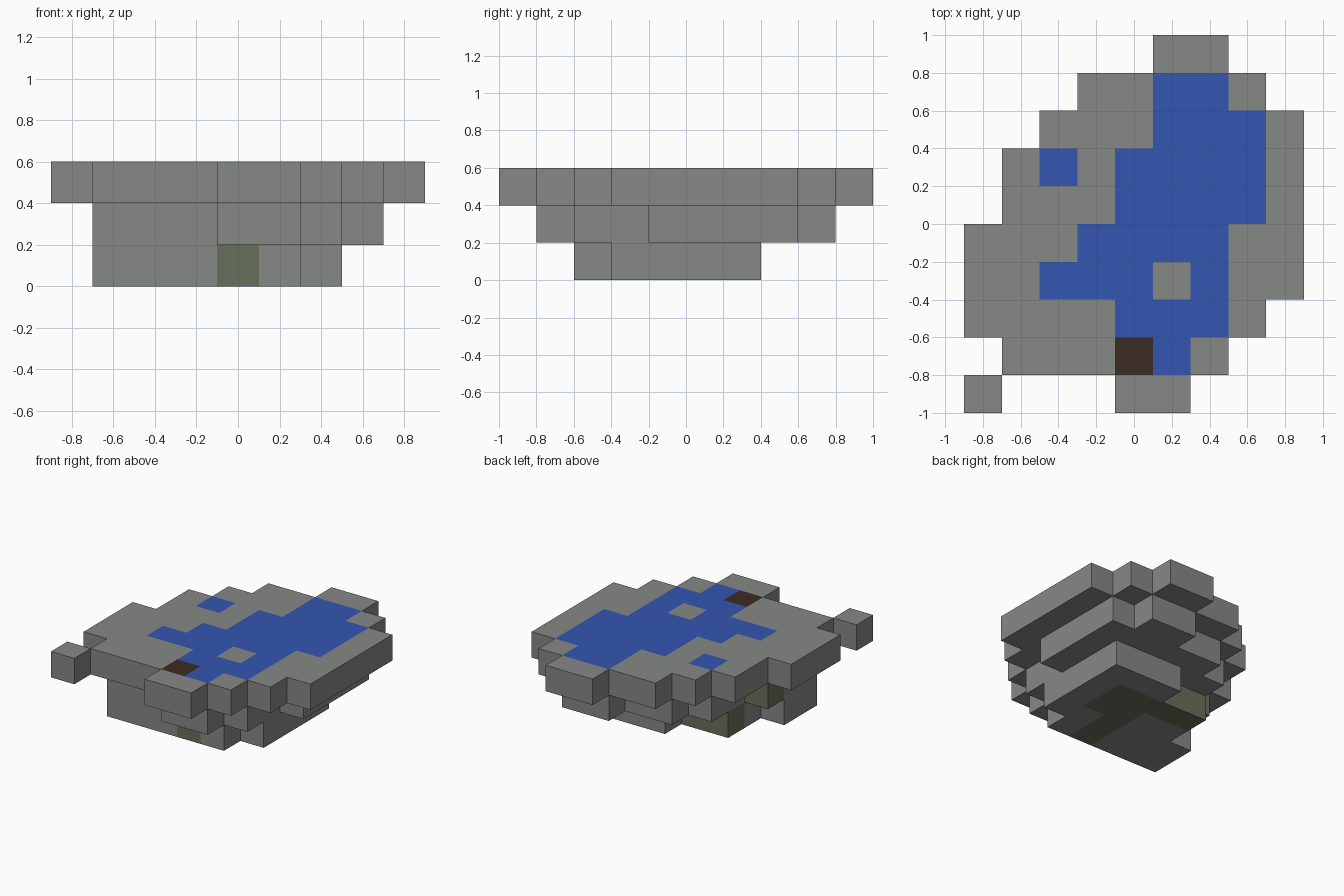
import bpy
import bmesh
from mathutils import Vector

cube = bpy.data.objects.get("Cube")
if cube:
    bpy.data.objects.remove(cube, do_unlink=True)

CELL = 0.2


def material(name, rgb):
    mat = bpy.data.materials.new(name)
    mat.use_nodes = True
    mat.diffuse_color = (*rgb, 1)
    mat.node_tree.nodes["Principled BSDF"].inputs["Base Color"].default_value = (*rgb, 1)
    return mat


# Letter used in the layer plans -> material
PALETTE = {
    "S": material("stone_grey", (0.24, 0.246, 0.24)),
    "W": material("water_blue", (0.034, 0.093, 0.445)),
    "B": material("dark_brown", (0.045, 0.025, 0.016)),
    "M": material("mossy_stone", (0.14, 0.16, 0.105)),
}
LETTERS = list(PALETTE)

# Block plans, back row first, left to right along x
UPPER = """
.....SS..
...SSWWS.
..SSSWWWS
.SWSWWWWS
.SSSWWWWS
SSSWWWWSS
SSWWWSWSS
SSSSWWWS.
.SSSBWS..
S...SS...
"""

MIDDLE = """
.........
.....SS..
...SSSSS.
..SSSSSS.
..SSSSSS.
.MSSSSSS.
.SSSSSS..
.SSSSSS..
....SS...
.........
"""

LOWER = """
.........
.........
.........
....SSS..
..MMMMS..
..SSMMS..
.SSSMSS..
.SSSMS...
.........
.........
"""

NORMALS = [Vector(n) for n in
           ((1, 0, 0), (-1, 0, 0), (0, 1, 0), (0, -1, 0), (0, 0, 1), (0, 0, -1))]


def read_plan(plan):
    """Map (column, row) to a letter, rows counted from the front."""
    rows = plan.split()[::-1]
    return {(c, r): letter for r, row in enumerate(rows)
            for c, letter in enumerate(row) if letter != "."}


def build_layer(name, plan, level):
    """Make one layer of blocks, leaving out walls between neighbours."""
    cells = read_plan(plan)
    bm = bmesh.new()
    for (c, r), letter in cells.items():
        centre = Vector((c - 4, r - 4.5, level + 0.5)) * CELL
        for n in NORMALS:
            if n.z == 0 and (c + int(n.x), r + int(n.y)) in cells:
                continue
            u = Vector((n.y, n.z, n.x))
            v = n.cross(u)
            corners = [n + u + v, n - u + v, n - u - v, n + u - v]
            face = bm.faces.new([bm.verts.new(centre + p * CELL / 2) for p in corners])
            face.material_index = LETTERS.index(letter)
    bmesh.ops.remove_doubles(bm, verts=bm.verts, dist=0.001)
    bmesh.ops.recalc_face_normals(bm, faces=bm.faces)
    mesh = bpy.data.meshes.new(name)
    bm.to_mesh(mesh)
    bm.free()
    for mat in PALETTE.values():
        mesh.materials.append(mat)
    obj = bpy.data.objects.new(name, mesh)
    bpy.context.collection.objects.link(obj)


# Three stacked layers, widest on top
build_layer("lower_rock", LOWER, 0)
build_layer("middle_rock", MIDDLE, 1)
build_layer("pond_top", UPPER, 2)
